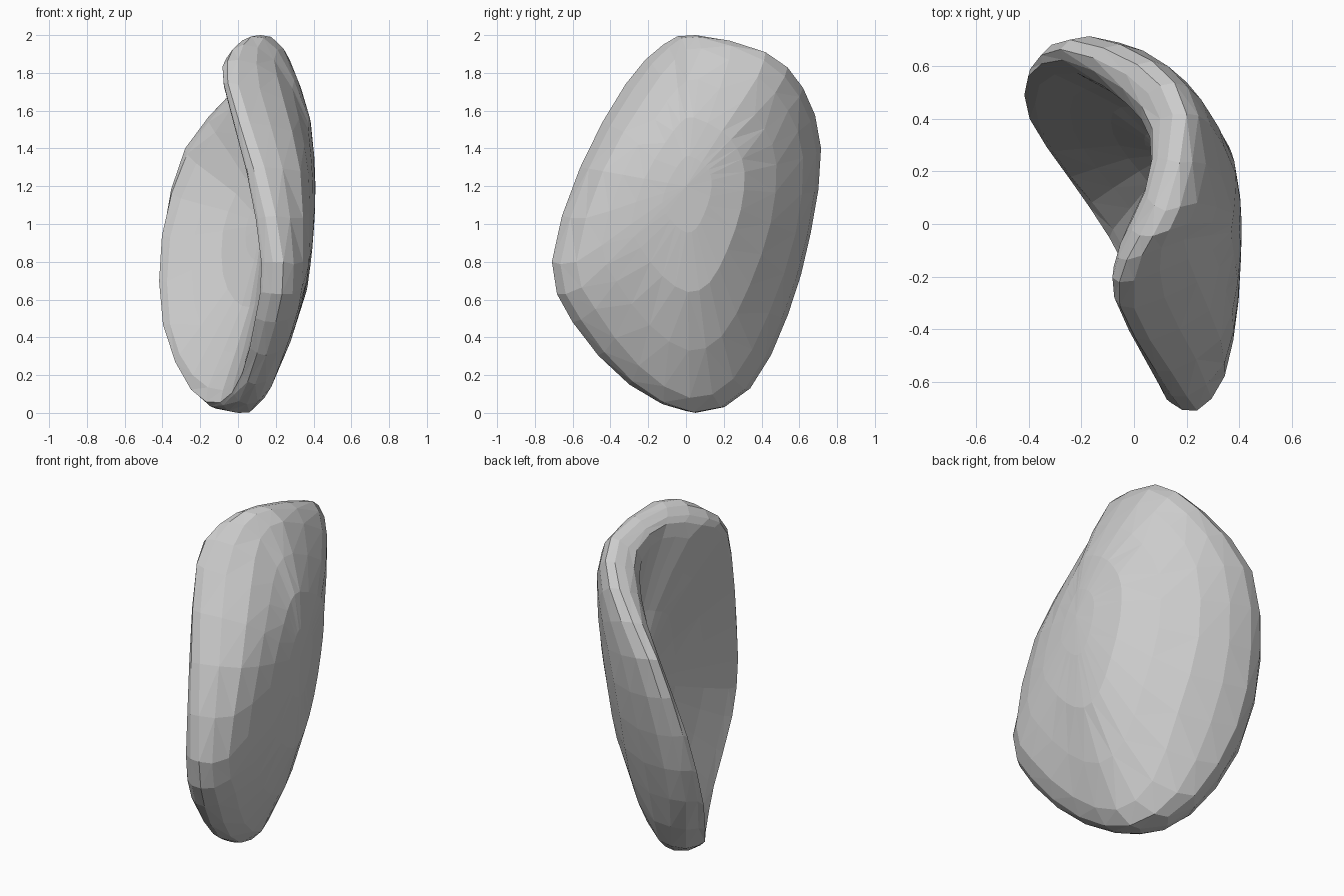
import bpy, bmesh
from mathutils import Vector

if "Cube" in bpy.data.objects:
    bpy.data.objects.remove(bpy.data.objects["Cube"])

# Four loops around the shell: from the top, down the back, under, up the front
hollow_edge = [(.05, .15, 1.84), (.06, .33, 1.78), (-.03, .46, 1.62), (-.22, .575, 1.32), (-.36, .53, .93),
               (-.36, .37, .47), (-.24, .18, .20), (-.08, -.02, .12), (.03, -.25, .25), (.10, -.50, .52),
               (.125, -.60, .80), (.06, -.44, 1.26), (-.05, -.20, 1.68), (-.02, 0, 1.80)]
lip_inner = [(.05, .10, 1.95), (.10, .40, 1.87), (-.03, .57, 1.70), (-.28, .665, 1.40), (-.395, .59, .95),
             (-.385, .44, .50), (-.22, .20, .10), (-.08, -.05, .04), (.03, -.30, .20), (.10, -.58, .50),
             (.14, -.68, .80), (.05, -.53, 1.28), (-.075, -.28, 1.74), (-.06, -.13, 1.88)]
lip_outer = [(.12, .05, 2.0), (.20, .42, 1.91), (.07, .62, 1.72), (-.17, .715, 1.40), (-.27, .66, .95),
             (-.27, .54, .52), (-.14, .34, .13), (0, .05, 0), (.09, -.30, .15), (.20, -.60, .48),
             (.24, -.71, .80), (.14, -.56, 1.30), (0, -.32, 1.74), (.03, -.12, 1.95)]
shoulder = [(.24, .08, 1.93), (.29, .38, 1.78), (.20, .54, 1.60), (.08, .62, 1.35), (.03, .58, .95),
            (.06, .44, .53), (.08, .25, .18), (.14, .02, .08), (.22, -.25, .25), (.32, -.48, .55),
            (.345, -.58, .80), (.33, -.44, 1.28), (.24, -.22, 1.66), (.19, -.06, 1.87)]
hollow_centre = Vector((.13, .26, 1.0))
outer_centre = Vector((.41, 0, 1.2))


def spline(points, steps, closed):
    """Catmull-Rom points through the given ones."""
    n = len(points)
    pick = (lambda i: points[i % n]) if closed else (lambda i: points[max(0, min(n - 1, i))])
    out = []
    for i in range(n if closed else n - 1):
        a, b, c, d = (pick(i + k) for k in (-1, 0, 1, 2))
        for s in range(steps):
            t = s / steps
            out.append(0.5 * (2 * b + (c - a) * t + (2 * a - 5 * b + 4 * c - d) * t * t
                              + (3 * b - a - 3 * c + d) * t ** 3))
    return out if closed else out + [points[-1]]


# Smooth the loops, then run spokes from the hollow over the lip to the outer wall
loops = [spline([Vector(p) for p in loop], 2, True)
         for loop in (hollow_edge, lip_inner, lip_outer, shoulder)]
spokes = []
for h, c, d, s in zip(*loops):
    dish = h.lerp(hollow_centre, 0.5) + Vector((.035, .03, 0))
    wall = s.lerp(outer_centre, 0.5)
    wall.x = s.x + (outer_centre.x - s.x) * 0.82
    spokes.append(spline([hollow_centre, dish, h, c, d, s, wall, outer_centre], 2, False)[1:-1])

bm = bmesh.new()
grid = [[bm.verts.new(p) for p in spoke] for spoke in spokes]
start, end = bm.verts.new(hollow_centre), bm.verts.new(outer_centre)
for a, b in zip(grid, grid[1:] + grid[:1]):
    for j in range(len(a) - 1):
        bm.faces.new((a[j], b[j], b[j + 1], a[j + 1]))
    bm.faces.new((start, b[0], a[0]))
    bm.faces.new((end, a[-1], b[-1]))
bmesh.ops.triangulate(bm, faces=bm.faces[:])
bmesh.ops.recalc_face_normals(bm, faces=bm.faces[:])

mesh = bpy.data.meshes.new("curled_shell")
bm.to_mesh(mesh)
bm.free()
shell = bpy.data.objects.new("curled_shell", mesh)
bpy.context.collection.objects.link(shell)

grey = bpy.data.materials.new("plain_grey")
grey.diffuse_color = (0.6, 0.6, 0.6, 1)
grey.use_nodes = True
grey.node_tree.nodes["Principled BSDF"].inputs["Base Color"].default_value = grey.diffuse_color
mesh.materials.append(grey)
